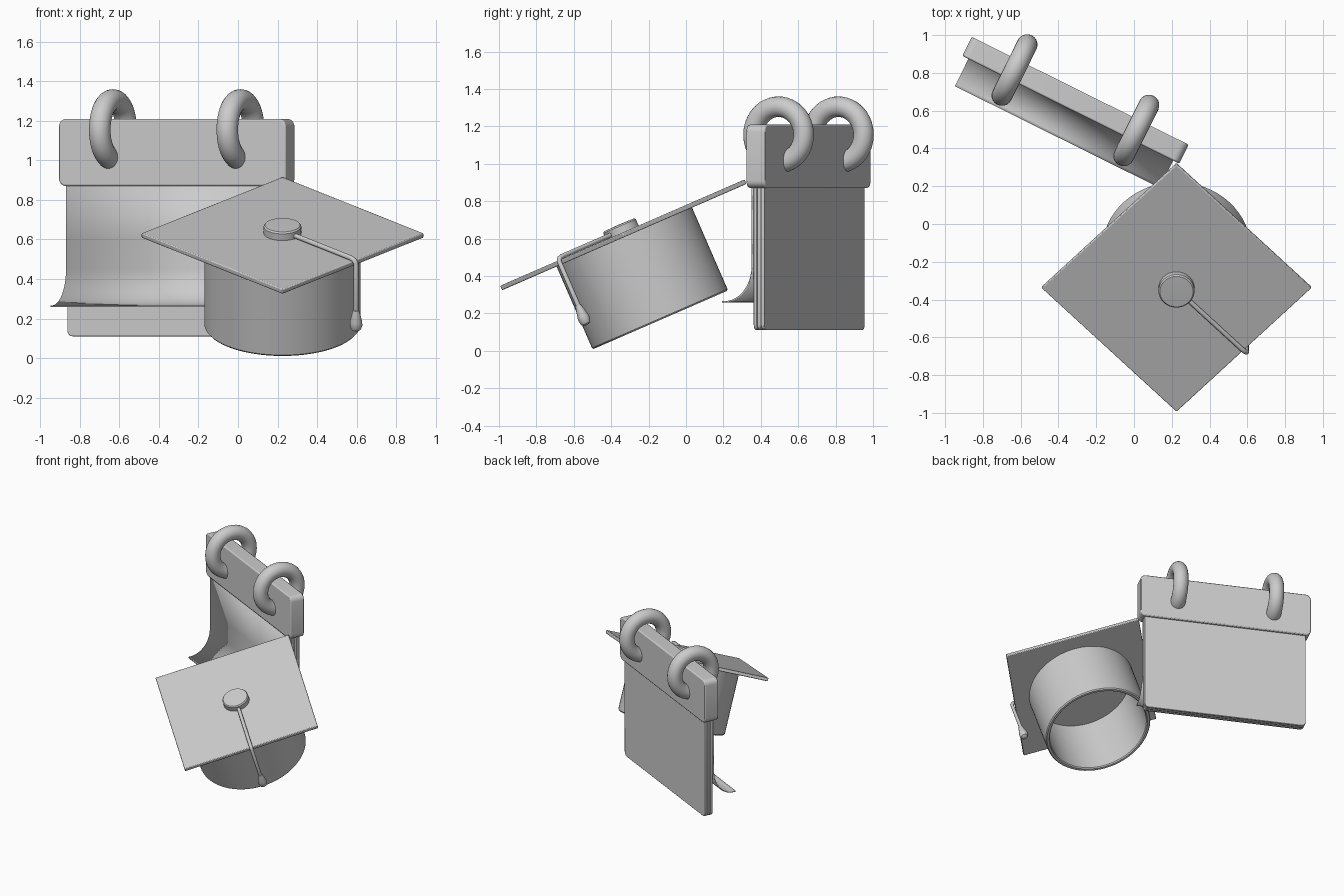
import bpy, bmesh
from math import radians, sin, cos, pi
from mathutils import Matrix, Vector

if "Cube" in bpy.data.objects:
    bpy.data.objects.remove(bpy.data.objects["Cube"])

# Local frames: calendar turned about z, cap tilted about x
CAL = Matrix.Translation((-0.31, 0.655, 0)) @ Matrix.Rotation(radians(-26.4), 4, 'Z')
CAP = Matrix.Translation((0.225, -0.335, 0.62)) @ Matrix.Rotation(radians(23.5), 4, 'X')


def finish(name, bm, frame, bevel=0.0, smooth=35):
    bmesh.ops.recalc_face_normals(bm, faces=bm.faces)
    me = bpy.data.meshes.new(name)
    bm.to_mesh(me)
    bm.free()
    ob = bpy.data.objects.new(name, me)
    bpy.context.collection.objects.link(ob)
    ob.matrix_world = frame
    if bevel:
        m = ob.modifiers.new("Bevel", 'BEVEL')
        m.width, m.segments, m.limit_method = bevel, 2, 'ANGLE'
        m.angle_limit = radians(40)
    bpy.ops.object.select_all(action='DESELECT')
    ob.select_set(True)
    bpy.context.view_layer.objects.active = ob
    bpy.ops.object.shade_smooth_by_angle(angle=radians(smooth))
    return ob


def slab(name, frame, lo, hi, radius=0.0, bevel=0.0, turn=0.0):
    """Box between two corners, with the edges running along y rounded."""
    lo, hi = Vector(lo), Vector(hi)
    bm = bmesh.new()
    bmesh.ops.create_cube(bm, size=1)
    bmesh.ops.scale(bm, vec=hi - lo, verts=bm.verts)
    bmesh.ops.translate(bm, vec=(lo + hi) / 2, verts=bm.verts)
    if radius:
        edges = [e for e in bm.edges
                 if abs(e.verts[0].co.y - e.verts[1].co.y) > 0.5 * (hi.y - lo.y)]
        bmesh.ops.bevel(bm, geom=edges, offset=radius, segments=5, profile=0.5, affect='EDGES')
    bmesh.ops.rotate(bm, matrix=Matrix.Rotation(turn, 3, 'Z'), verts=bm.verts)
    return finish(name, bm, frame, bevel)


def lathe(name, frame, profile, at=(0, 0, 0), closed=False, steps=48):
    """Spin an (r, z) profile about the local z axis."""
    bm = bmesh.new()
    vs = [bm.verts.new((r, 0, z)) for r, z in profile]
    es = [bm.edges.new(p) for p in zip(vs, vs[1:] + vs[:1]) if closed or p[0] is not vs[-1]]
    bmesh.ops.spin(bm, geom=vs + es, cent=(0, 0, 0), axis=(0, 0, 1), angle=2 * pi, steps=steps)
    bmesh.ops.remove_doubles(bm, verts=bm.verts, dist=1e-5)
    bmesh.ops.translate(bm, vec=at, verts=bm.verts)
    return finish(name, bm, frame)


# Calendar header bar and stacked page block
slab("calendar_header", CAL, (-0.641, -0.056, 0.87), (0.641, 0.056, 1.21), 0.04, 0.008)
for i in range(3):
    y = -0.028 + 0.022 * i
    slab(f"page_stack_{i + 1}", CAL, (-0.605, y, 0.11), (0.605, y + 0.02, 0.95), 0.03, 0.003)

# Front page with its bottom curling forward
R = 0.165
path = [(-0.036, 0.95), (-0.036, 0.6)]
path += [(-0.036 - R + R * cos(a), 0.262 + R * 1.15 * (1 - sin(a)))
         for a in [pi / 2 * k / 12 for k in range(13)]]
path.append((-0.217, 0.262))
bm = bmesh.new()
rows = [[bm.verts.new((s * 0.605, y, z)) for s in (-1, 1)] for y, z in path]
for a, b in zip(rows, rows[1:]):
    bm.faces.new((a[0], a[1], b[1], b[0]))
page = finish("curled_page", bm, CAL)
m = page.modifiers.new("Thickness", 'SOLIDIFY')
m.thickness, m.offset = 0.008, 0

# Binder rings
circle = [(0.15 + 0.055 * cos(2 * pi * k / 20), 0.055 * sin(2 * pi * k / 20)) for k in range(20)]
for side, x in (("left", -0.36), ("right", 0.36)):
    lathe(f"binder_ring_{side}", CAL @ Matrix.Translation((x, 0, 1.155)) @
          Matrix.Rotation(pi / 2, 4, 'Y'), circle, closed=True)

# Cap board, hollow crown and button
slab("cap_board", CAP, (-0.505, -0.505, -0.013), (0.505, 0.505, 0.013), 0, 0.005, pi / 4)
lathe("cap_crown", CAP, [(0.395, -0.01), (0.395, -0.488), (0.388, -0.496), (0.372, -0.496),
                         (0.365, -0.488), (0.365, -0.01)], closed=True, steps=64)
lathe("cap_button", CAP, [(0, -0.03), (0.045, -0.03), (0.045, 0.0), (0.095, 0.0), (0.095, 0.05),
                          (0.088, 0.058), (0, 0.06)])

# Tassel cord running over the board edge
cu = bpy.data.curves.new("tassel_cord", 'CURVE')
cu.dimensions = '3D'
cu.bevel_depth, cu.bevel_resolution, cu.use_fill_caps = 0.013, 3, True
pts = [(0.04, -0.04, 0.026), (0.345, -0.345, 0.026), (0.362, -0.362, 0.022),
       (0.371, -0.371, 0.008), (0.372, -0.372, -0.27)]
sp = cu.splines.new('POLY')
sp.points.add(len(pts) - 1)
for p, co in zip(sp.points, pts):
    p.co = (*co, 1)
cord = bpy.data.objects.new("tassel_cord", cu)
bpy.context.collection.objects.link(cord)
cord.matrix_world = CAP

# Tassel bulb
lathe("tassel_bulb", CAP, [(0, -0.25), (0.016, -0.25), (0.022, -0.275), (0.031, -0.315),
                           (0.032, -0.335), (0.025, -0.355), (0.012, -0.363), (0, -0.365)],
      at=(0.372, -0.372, 0), steps=24)
